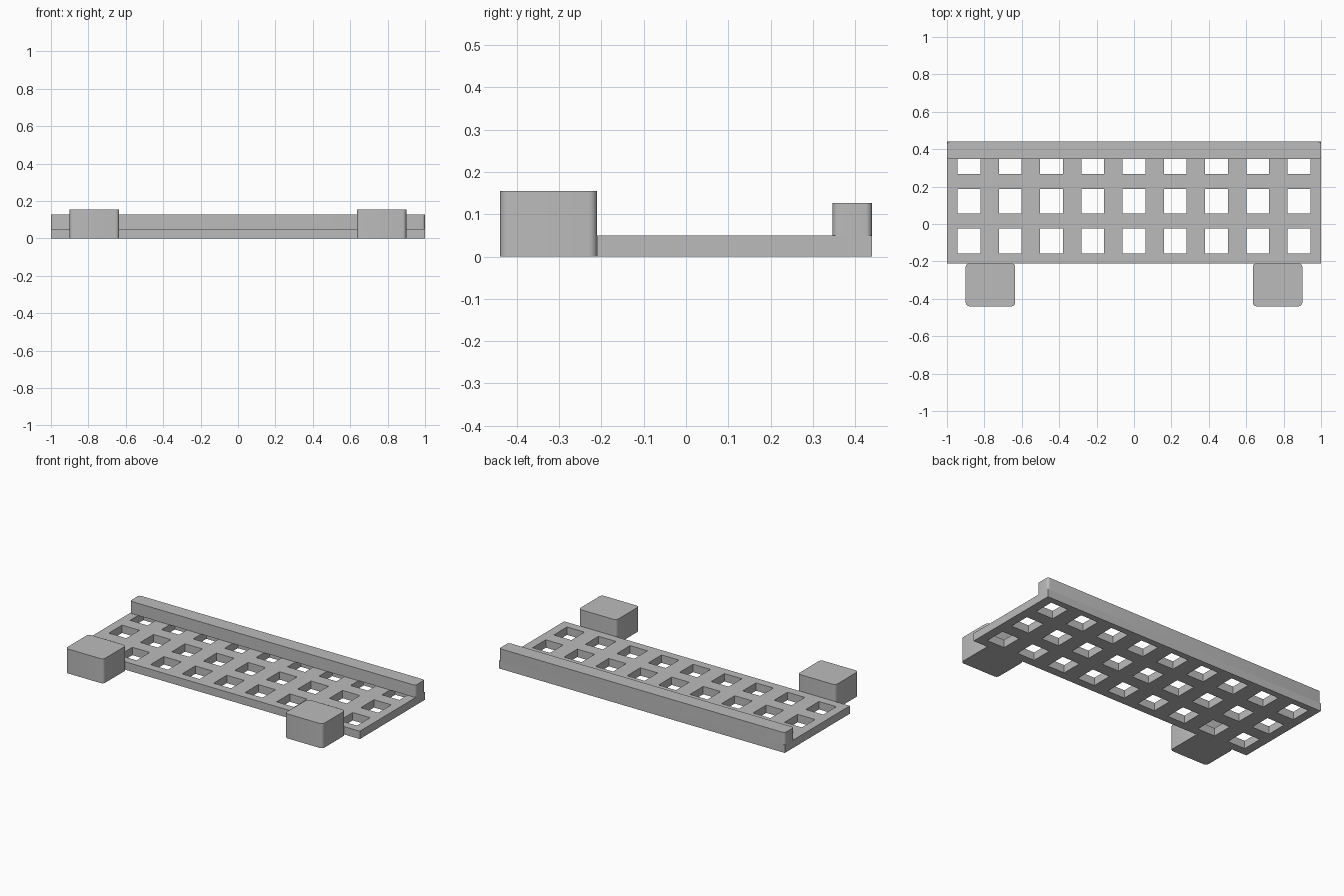
import bpy, bmesh
from mathutils import Vector

cube = bpy.data.objects.get("Cube")
if cube:
    bpy.data.objects.remove(cube, do_unlink=True)

GREY = (0.5, 0.5, 0.5, 1)
mat = bpy.data.materials.new("mid grey")
mat.use_nodes = True
mat.diffuse_color = GREY
mat.node_tree.nodes["Principled BSDF"].inputs["Base Color"].default_value = GREY

THICK = 0.05


def finish(bm, name):
    bmesh.ops.recalc_face_normals(bm, faces=bm.faces)
    mesh = bpy.data.meshes.new(name)
    bm.to_mesh(mesh)
    bm.free()
    mesh.materials.append(mat)
    obj = bpy.data.objects.new(name, mesh)
    bpy.context.collection.objects.link(obj)
    return obj


def rounded_block(name, lo, hi, radius):
    """Box with rounded upright edges."""
    lo, hi = Vector(lo), Vector(hi)
    bm = bmesh.new()
    bmesh.ops.create_cube(bm, size=1)
    bmesh.ops.scale(bm, vec=hi - lo, verts=bm.verts)
    bmesh.ops.translate(bm, vec=(lo + hi) / 2, verts=bm.verts)
    upright = [e for e in bm.edges
               if abs(e.verts[0].co.z - e.verts[1].co.z) > 0.01]
    bmesh.ops.bevel(bm, geom=upright, offset=radius, segments=5,
                    profile=0.5, affect='EDGES')
    obj = finish(bm, name)
    bpy.ops.object.select_all(action='DESELECT')
    obj.select_set(True)
    bpy.context.view_layer.objects.active = obj
    bpy.ops.object.shade_smooth_by_angle()
    return obj


def spans(lo, hi, centres, size):
    """Grid lines with a gap around each centre; odd cells are the gaps."""
    lines = [lo]
    for c in centres:
        lines += [c - size / 2, c + size / 2]
    return lines + [hi]


# Perforated plate: a grid of cells without the hole cells, given thickness
xs = spans(-1, 1, [0.2205 * i for i in range(-4, 5)], 0.122)
ys = spans(-0.21, 0.44, [-0.091 + 0.2125 * j for j in range(3)], 0.132)
bm = bmesh.new()
grid = [[bm.verts.new((x, y, 0)) for y in ys] for x in xs]
for i in range(len(xs) - 1):
    for j in range(len(ys) - 1):
        if not (i % 2 and j % 2):
            bm.faces.new((grid[i][j], grid[i + 1][j],
                          grid[i + 1][j + 1], grid[i][j + 1]))
top = bmesh.ops.extrude_face_region(bm, geom=bm.faces[:], use_keep_orig=True)
bmesh.ops.translate(bm, vec=(0, 0, THICK),
                    verts=[g for g in top["geom"]
                           if isinstance(g, bmesh.types.BMVert)])
finish(bm, "perforated_plate")

# Raised lip along the back edge, covering part of the last row of holes
rounded_block("back_rail", (-1, 0.347, THICK), (1, 0.44, 0.127), 0.015)

# Two blocks against the front edge
for side, x0, x1 in (("left", 0.635, 0.9), ("right", -0.9, -0.635)):
    rounded_block(side + "_front_block", (x0, -0.44, 0), (x1, -0.21, 0.155), 0.02)
